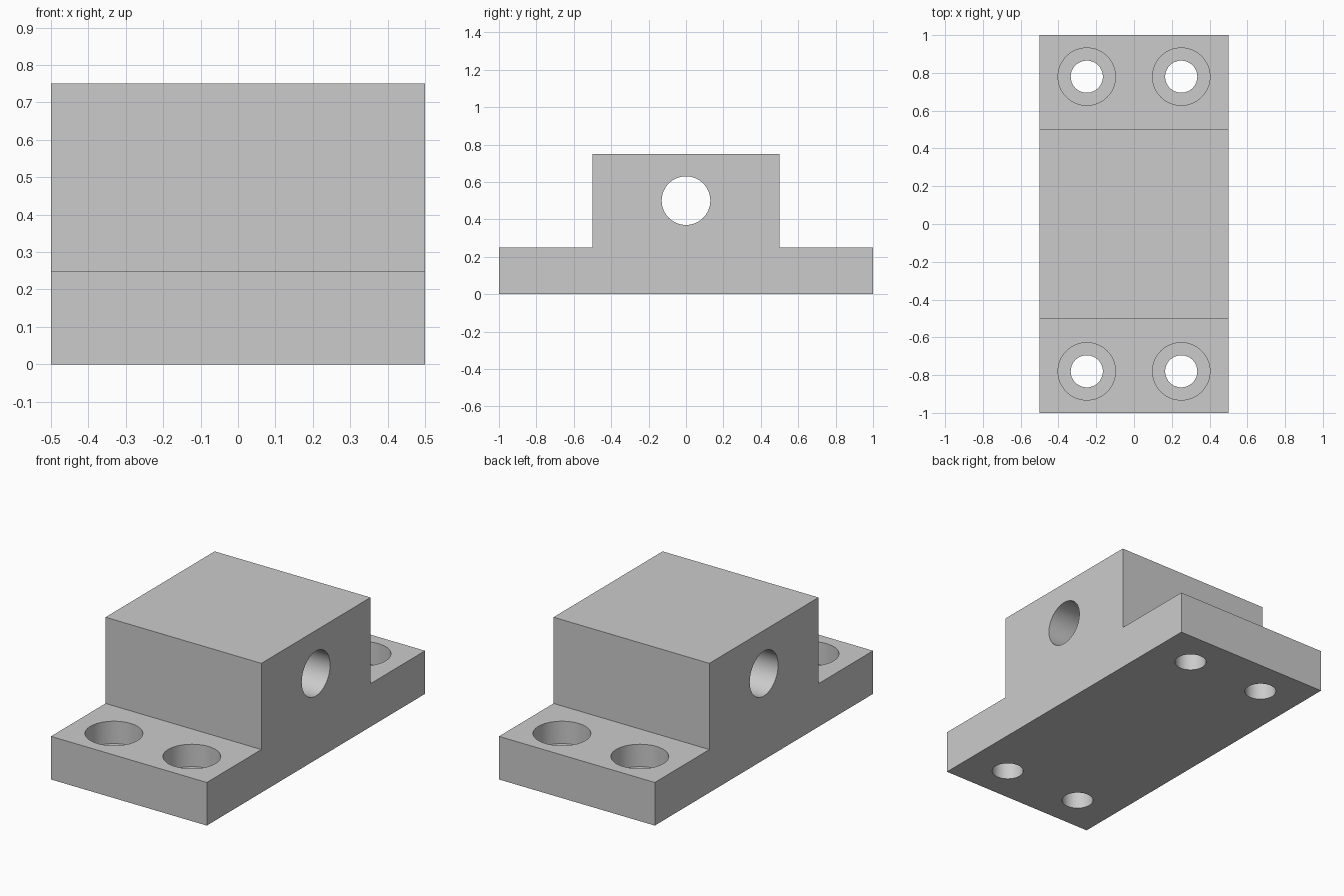
import bpy
import math

cube = bpy.data.objects.get("Cube")
if cube:
    bpy.data.objects.remove(cube, do_unlink=True)

grey = bpy.data.materials.new("light grey")
grey.use_nodes = True
colour = (0.6, 0.6, 0.6, 1)
grey.diffuse_color = colour
grey.node_tree.nodes["Principled BSDF"].inputs["Base Color"].default_value = colour

BASE_TOP, BLOCK_TOP = 0.25, 0.75
HALF_WIDTH = 0.5

# Stepped side profile (y, z), extruded across the width
half = [(1, 0), (1, BASE_TOP), (0.5, BASE_TOP), (0.5, BLOCK_TOP)]
profile = half + [(-y, z) for y, z in reversed(half)]
n = len(profile)
verts = [(x, y, z) for x in (-HALF_WIDTH, HALF_WIDTH) for y, z in profile]
faces = [tuple(reversed(range(n))), tuple(range(n, 2 * n))]
faces += [(i, (i + 1) % n, (i + 1) % n + n, i + n) for i in range(n)]
mesh = bpy.data.meshes.new("mounting_block")
mesh.from_pydata(verts, [], faces)
mesh.materials.append(grey)
block = bpy.data.objects.new("mounting_block", mesh)
bpy.context.collection.objects.link(block)

# Consistent outward normals
bpy.context.view_layer.objects.active = block
block.select_set(True)
bpy.ops.object.mode_set(mode="EDIT")
bpy.ops.mesh.select_all(action="SELECT")
bpy.ops.mesh.normals_make_consistent(inside=False)
bpy.ops.object.mode_set(mode="OBJECT")


def drill(name, radius, depth, centre, rotation=(0, 0, 0)):
    """Cut a round hole through the block and remove the cutter."""
    bpy.ops.mesh.primitive_cylinder_add(
        vertices=64, radius=radius, depth=depth, location=centre, rotation=rotation)
    cutter = bpy.context.object
    cutter.name = name
    cutter.hide_render = True
    cutter.data.materials.append(grey)
    bpy.context.view_layer.objects.active = block
    cut = block.modifiers.new(name, "BOOLEAN")
    cut.operation = "DIFFERENCE"
    cut.solver = "EXACT"
    cut.object = cutter
    bpy.ops.object.modifier_apply(modifier=cut.name)
    bpy.data.objects.remove(cutter, do_unlink=True)


# Cross bore through the raised block
drill("cross_bore", 0.13, 2, (0, 0, 0.5), (0, math.pi / 2, 0))

# Counterbored bolt holes in the four corners of the flanges
COUNTERBORE_DEPTH = 0.13
for x in (-0.25, 0.25):
    for y in (-0.78, 0.78):
        drill("bolt_hole", 0.085, 1, (x, y, 0.1))
        drill("counterbore", 0.152, 2 * COUNTERBORE_DEPTH, (x, y, BASE_TOP))

# Smooth hole walls, sharp edges elsewhere
bpy.ops.object.select_all(action="DESELECT")
block.select_set(True)
bpy.context.view_layer.objects.active = block
bpy.ops.object.shade_smooth_by_angle(angle=math.radians(30))
